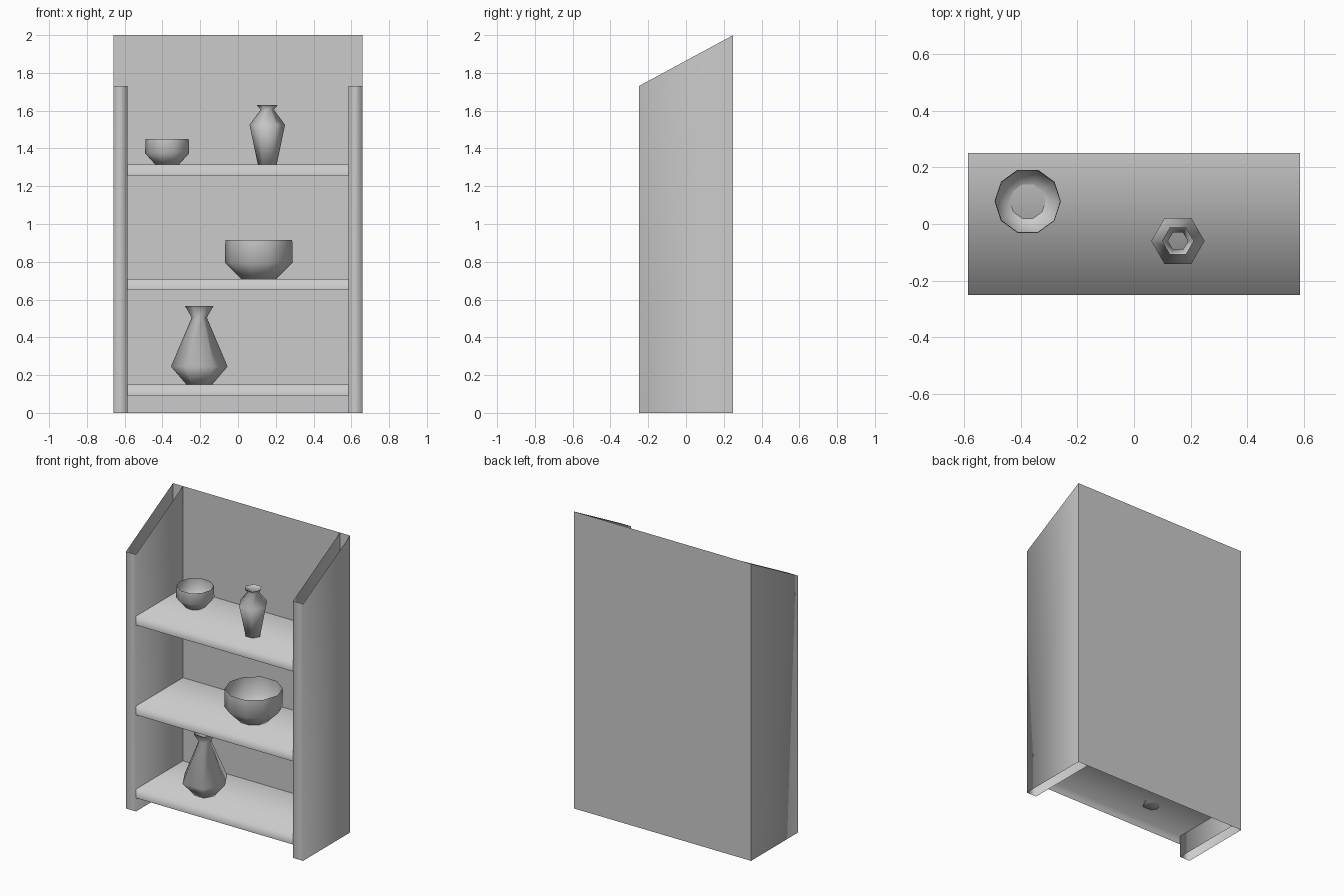
import bpy, bmesh, math

if "Cube" in bpy.data.objects:
    bpy.data.objects.remove(bpy.data.objects["Cube"])

grey = bpy.data.materials.new("plain grey")
grey.diffuse_color = (0.6, 0.6, 0.6, 1)
grey.use_nodes = True
grey.node_tree.nodes["Principled BSDF"].inputs["Base Color"].default_value = grey.diffuse_color


def make(name, bm, smooth=True):
    mesh = bpy.data.meshes.new(name)
    for f in bm.faces:
        f.smooth = smooth
    bm.to_mesh(mesh)
    bm.free()
    mesh.materials.append(grey)
    obj = bpy.data.objects.new(name, mesh)
    bpy.context.collection.objects.link(obj)
    return obj


def strip(name, rail_a, rail_b, smooth=True):
    """Open sheet of quads between two matching rails."""
    bm = bmesh.new()
    a = [bm.verts.new(p) for p in rail_a]
    b = [bm.verts.new(p) for p in rail_b]
    for i in range(len(a) - 1):
        bm.faces.new((a[i], a[i + 1], b[i + 1], b[i]))
    return make(name, bm, smooth)


def lathe(name, x, y, sides, profile):
    """Open pot turned from (radius, z) points, with a closed base."""
    bm = bmesh.new()
    rings = []
    for r, z in profile:
        rings.append([bm.verts.new((x + r * math.cos(math.tau * k / sides),
                                    y + r * math.sin(math.tau * k / sides), z))
                      for k in range(sides)])
    bm.faces.new(rings[0][::-1])
    for lo, hi in zip(rings, rings[1:]):
        for k in range(sides):
            n = (k + 1) % sides
            bm.faces.new((lo[k], lo[n], hi[n], hi[k]))
    return make(name, bm)


W, IN, D = 0.66, 0.585, 0.25      # outer half width, inner half width, half depth
FRONT_TOP, BACK_TOP = 1.73, 2.0

# Back board: a single flat sheet
strip("back_board", [(W, D, 0), (-W, D, 0)], [(W, D, BACK_TOP), (-W, D, BACK_TOP)], False)

# Side panels: hollow, sloped, open at top and bottom
for name, s in (("left_side", -1), ("right_side", 1)):
    plan = [(s * IN, D), (s * IN, -D), (s * W, -D), (s * W, D)]
    if s < 0:
        plan.reverse()
    strip(name, [(x, y, 0) for x, y in plan],
          [(x, y, BACK_TOP if y > 0 else FRONT_TOP) for x, y in plan])

# Shelves: top surface with a front lip, open underneath
for name, top in (("lower_shelf", 0.15), ("middle_shelf", 0.71), ("upper_shelf", 1.315)):
    section = [(-D, top - 0.06), (-D, top), (D, top)]
    strip(name, [(IN, y, z) for y, z in section], [(-IN, y, z) for y, z in section])
    bpy.data.objects[name].data.flip_normals()

# Pots
lathe("small_bowl", -0.375, 0.08, 10, [(0.063, 1.315), (0.117, 1.375), (0.114, 1.45)])
lathe("large_bowl", 0.11, 0.01, 10, [(0.095, 0.71), (0.18, 0.795), (0.177, 0.915)])
lathe("small_vase", 0.155, -0.06, 6,
      [(0.05, 1.315), (0.094, 1.525), (0.035, 1.605), (0.056, 1.63)])
lathe("large_vase", -0.205, -0.06, 6,
      [(0.068, 0.15), (0.15, 0.245), (0.04, 0.505), (0.075, 0.565)])
